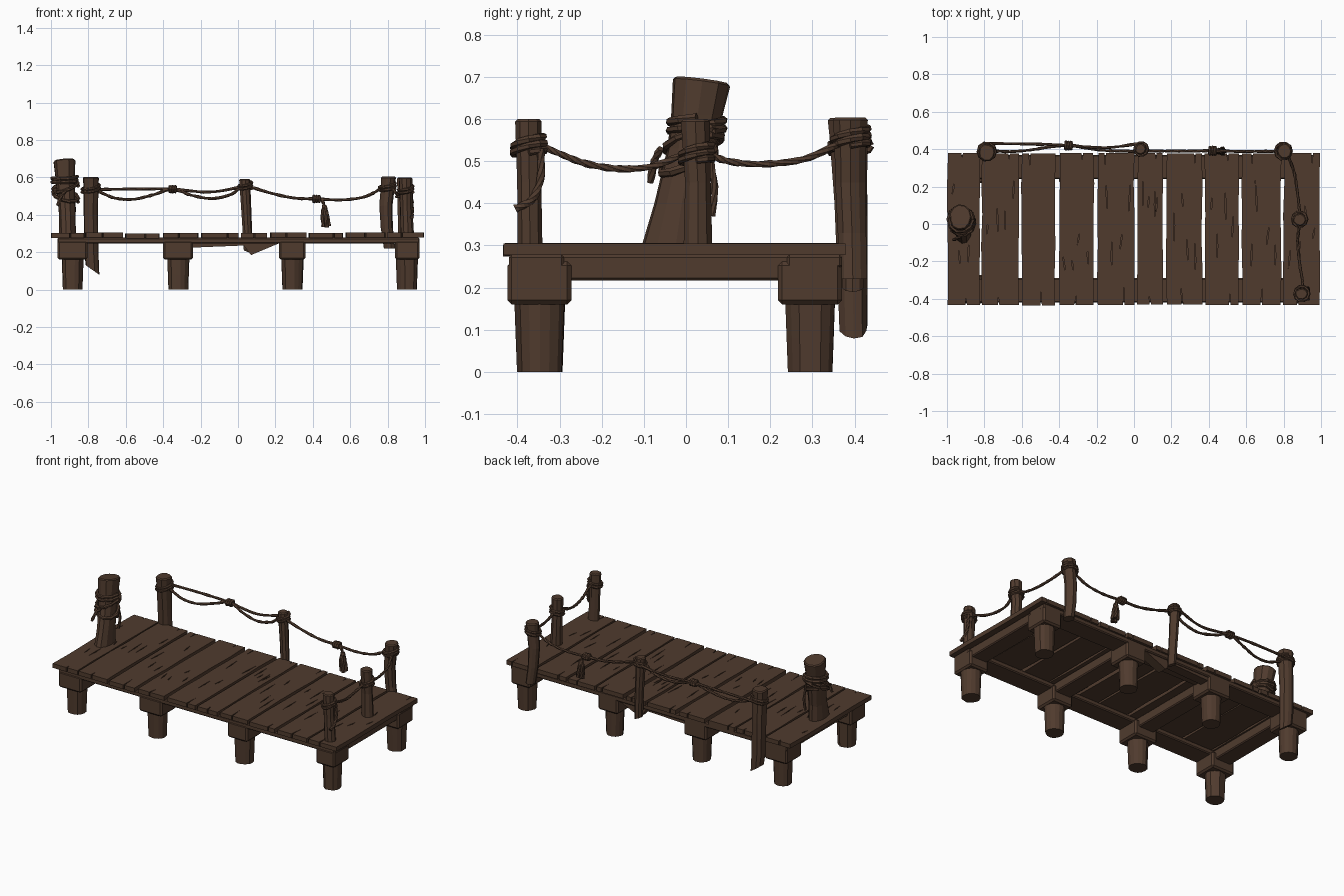
import bpy, bmesh, math, random
from mathutils import Vector

if "Cube" in bpy.data.objects:
    bpy.data.objects.remove(bpy.data.objects["Cube"])

random.seed(7)
wood = bpy.data.materials.new("dark brown wood")
wood.diffuse_color = (0.080, 0.0437, 0.027, 1)
wood.use_nodes = True
wood.node_tree.nodes["Principled BSDF"].inputs["Base Color"].default_value = wood.diffuse_color


def make(name, verts, faces, bevel=0):
    me = bpy.data.meshes.new(name)
    me.from_pydata([tuple(v) for v in verts], [], faces)
    bm = bmesh.new()
    bm.from_mesh(me)
    bmesh.ops.recalc_face_normals(bm, faces=bm.faces)
    bm.to_mesh(me)
    bm.free()
    me.materials.append(wood)
    ob = bpy.data.objects.new(name, me)
    bpy.context.collection.objects.link(ob)
    if bevel:
        m = ob.modifiers.new("worn edges", 'BEVEL')
        m.width, m.segments = bevel, 1
    return ob


def prism(name, outline, z0, z1, bevel=0):
    n = len(outline)
    verts = [(x, y, z) for z in (z0, z1) for x, y in outline]
    faces = [list(range(n)), list(range(n, 2 * n))]
    faces += [(i, (i + 1) % n, n + (i + 1) % n, n + i) for i in range(n)]
    return make(name, verts, faces, bevel)


def box(name, x0, x1, y0, y1, z0, z1, bevel=0.006):
    return prism(name, [(x0, y0), (x1, y0), (x1, y1), (x0, y1)], z0, z1, bevel)


def skin(name, rings):
    n, k = len(rings[0]), len(rings)
    faces = [list(range(n)), list(range((k - 1) * n, k * n))]
    for r in range(k - 1):
        faces += [(r * n + i, r * n + (i + 1) % n, (r + 1) * n + (i + 1) % n, (r + 1) * n + i)
                  for i in range(n)]
    return make(name, [v for ring in rings for v in ring], faces)


def post(name, levels, sides=10, cut_top=(0, 0), cut_bottom=(0, 0), chamfer=0.006):
    """levels: (x, y, z, rx, ry) from bottom to top, ends may be cut at a slope."""
    wob = [random.uniform(0.93, 1.05) for _ in range(sides)]
    x, y, z, rx, ry = levels[-1]
    levels = levels[:-1] + [(x, y, z - chamfer, rx, ry), (x, y, z, rx - chamfer, ry - chamfer)]
    rings = []
    for k, (x, y, z, rx, ry) in enumerate(levels):
        sx, sy = cut_bottom if k == 0 else cut_top if k >= len(levels) - 2 else (0, 0)
        ring = []
        for i in range(sides):
            a = 2 * math.pi * i / sides
            dx, dy = rx * wob[i] * math.cos(a), ry * wob[i] * math.sin(a)
            ring.append((x + dx, y + dy, z + sx * dx + sy * dy))
        rings.append(ring)
    return skin(name, rings)


def smooth_path(pts, steps):
    p = [Vector(q) for q in pts]
    p = [2 * p[0] - p[1]] + p + [2 * p[-1] - p[-2]]
    out = []
    for a, b, c, d in zip(p, p[1:], p[2:], p[3:]):
        for s in range(steps):
            t = s / steps
            out.append(0.5 * (2 * b + (c - a) * t + (2 * a - 5 * b + 4 * c - d) * t * t
                              + (3 * b - a - 3 * c + d) * t ** 3))
    return out + [p[-2]]


def rope(name, pts, r=0.0085, steps=6, sides=6, taper=1.0):
    path = smooth_path(pts, steps) if steps > 1 else [Vector(p) for p in pts]
    rings, last = [], len(path) - 1
    u = None
    for k, p in enumerate(path):
        t = (path[min(k + 1, last)] - path[max(k - 1, 0)]).normalized()
        if u is None:
            u = t.orthogonal()
        u = (u - t * u.dot(t)).normalized()
        v = t.cross(u)
        rk = r * random.uniform(0.85, 1.12) * (1 + (taper - 1) * k / last)
        rings.append([p + rk * (math.cos(a) * u + math.sin(a) * v)
                      for a in (2 * math.pi * i / sides + 0.35 * k for i in range(sides))])
    return skin(name, rings)


def wrap(name, x, y, z, rad, turns=2, pitch=0.018, tilt=(0, 0), r=0.0085):
    n = int(10 * turns)
    pts = []
    for k in range(n + 1):
        a = 2 * math.pi * k / 10
        dx, dy = rad * math.cos(a), rad * math.sin(a)
        pts.append((x + dx, y + dy, z + pitch * k / 10 + tilt[0] * dx + tilt[1] * dy))
    return rope(name, pts, r, steps=1)


# Deck planks with wavy sides and split ends
spans = [(-1.0, -0.823), (-0.818, -0.612), (-0.604, -0.42), (-0.402, -0.212), (-0.197, 0.004),
         (0.016, 0.158), (0.171, 0.368), (0.376, 0.562), (0.575, 0.79), (0.797, 0.995)]
cv, cf, planks = [], [], []
for i, (x0, x1) in enumerate(spans):
    y0, y1 = -0.435 + random.uniform(0, 0.006), 0.38 - random.uniform(0, 0.006)
    ys = [y0 + (y1 - y0) * k / 5 for k in range(6)]
    j = lambda: random.uniform(0, 0.007)
    s = random.uniform(x0 + 0.04, x1 - 0.04)
    depth = random.uniform(0.03, 0.1)
    outline = [(x0 + j(), y0), (s - 0.004, y0), (s + random.uniform(-.01, .01), y0 + depth), (s + 0.004, y0)]
    outline += [(x1 - j(), y) for y in ys]
    s = random.uniform(x0 + 0.04, x1 - 0.04)
    outline += [(s + 0.004, y1), (s, y1 - depth * 0.7), (s - 0.004, y1)]
    outline += [(x0 + j(), y) for y in reversed(ys[1:])]
    dz = random.uniform(-0.003, 0.002)
    planks.append(prism("deck_plank_%d" % (i + 1), outline, 0.277 + dz, 0.304 + dz))
    # thin grain cracks, collected into one cutter
    for k in range(4):
        cx = x0 + (x1 - x0) * (0.2 + 0.2 * k) + random.uniform(-0.012, 0.012)
        cy, ln = random.uniform(-0.24, 0.2), random.uniform(0.03, 0.09)
        b, sk = len(cv), random.uniform(-0.008, 0.008)
        for z in (0.294, 0.32):
            cv += [(cx - sk, cy - ln, z), (cx + 0.004, cy, z), (cx + sk, cy + ln, z), (cx - 0.003, cy, z)]
        cf += [(b, b + 1, b + 2, b + 3), (b + 4, b + 5, b + 6, b + 7)]
        cf += [(b + q, b + (q + 1) % 4, b + 4 + (q + 1) % 4, b + 4 + q) for q in range(4)]
cutter = make("crack_cutter", cv, cf)
cutter.hide_render = True
cutter.display_type = 'WIRE'
for p in planks:
    m = p.modifiers.new("cracks", 'BOOLEAN')
    m.operation, m.solver, m.object = 'DIFFERENCE', 'EXACT', cutter

# Frame under the deck
box("front_rim_beam", -0.965, 0.97, -0.42, -0.29, 0.246, 0.278)
box("back_rim_beam", -0.965, 0.97, 0.24, 0.37, 0.246, 0.278)
columns = [(-0.885, 0.08), (-0.32, 0.08), (0.29, 0.07), (0.905, 0.066)]
for i, (x, w) in enumerate(columns):
    box("cross_beam_%d" % (i + 1), x - 0.055, x + 0.055, -0.3, 0.25, 0.217, 0.278)
    # Pile caps and round piles
    for side, y in (("front", -0.347), ("back", 0.295)):
        box("%s_pile_cap_%d" % (side, i + 1), x - w, x + w, y - 0.077, y + 0.075, 0.16, 0.262, 0.01)
        post("%s_pile_%d" % (side, i + 1),
             [(x, y, 0, 0.053, 0.053), (x, y, 0.08, 0.056, 0.056), (x, y, 0.17, 0.059, 0.059)], 14)
# Loose brace plank hanging beneath the back rim
make("back_brace", [(x, y, z) for y in (0.3, 0.36) for x, z in
                    ((-0.24, 0.225), (0.03, 0.236), (0.07, 0.185), (0.215, 0.246), (-0.24, 0.246))],
     [(0, 1, 2, 3, 4), (5, 6, 7, 8, 9)] + [(k, (k + 1) % 5, 5 + (k + 1) % 5, 5 + k) for k in range(5)])

# Big leaning mooring post
post("mooring_post", [(-0.913, -0.027, 0.28, 0.047, 0.085), (-0.915, -0.01, 0.4, 0.045, 0.066),
                      (-0.922, 0.015, 0.53, 0.05, 0.06), (-0.927, 0.028, 0.61, 0.054, 0.064),
                      (-0.93, 0.039, 0.692, 0.06, 0.071)], 11, cut_top=(0.08, -0.13))
wrap("mooring_rope_upper", -0.927, 0.025, 0.565, 0.067, 2, 0.02, (0, 0.1), 0.01)
wrap("mooring_rope_middle", -0.922, 0.018, 0.535, 0.068, 1.6, 0.016, (0.3, 0.25), 0.01)
wrap("mooring_rope_lower", -0.92, 0.005, 0.485, 0.066, 1.6, 0.02, (-0.25, 0.4), 0.01)
rope("mooring_rope_end_front", [(-0.92, -0.06, 0.53), (-0.945, -0.075, 0.5), (-0.965, -0.085, 0.45)], 0.009, 4)
rope("mooring_rope_end_back", [(-0.88, 0.055, 0.52), (-0.875, 0.068, 0.44), (-0.88, 0.062, 0.37)], 0.009, 4)

# Rail posts
post("back_left_post", [(-0.778, 0.398, 0.105, 0.038, 0.034), (-0.785, 0.396, 0.2, 0.04, 0.036),
                        (-0.787, 0.392, 0.4, 0.04, 0.04), (-0.787, 0.384, 0.56, 0.042, 0.044),
                        (-0.787, 0.383, 0.603, 0.045, 0.047)], 10, cut_bottom=(-0.7, 0))
post("back_middle_post", [(0.055, 0.395, 0.2, 0.026, 0.026), (0.045, 0.4, 0.4, 0.028, 0.028),
                          (0.035, 0.4, 0.592, 0.031, 0.031)], 9, cut_bottom=(-0.4, 0))
post("back_right_post", [(0.81, 0.396, 0.22, 0.03, 0.034), (0.795, 0.394, 0.33, 0.032, 0.034),
                         (0.79, 0.39, 0.45, 0.035, 0.036), (0.8, 0.39, 0.55, 0.037, 0.038),
                         (0.803, 0.39, 0.604, 0.04, 0.042)], 10)
post("right_middle_post", [(0.89, 0.028, 0.28, 0.036, 0.034), (0.885, 0.028, 0.45, 0.033, 0.03),
                           (0.885, 0.022, 0.6, 0.036, 0.034)], 9)
post("right_front_post", [(0.905, -0.37, 0.28, 0.036, 0.031), (0.898, -0.372, 0.45, 0.033, 0.03),
                          (0.895, -0.374, 0.6, 0.036, 0.033)], 9)

# Rope wraps on the rail posts
for name, x, y, z, r in (("back_left", -0.787, 0.387, 0.52, 0.047), ("back_middle", 0.038, 0.4, 0.535, 0.035),
                         ("back_right", 0.798, 0.39, 0.53, 0.043), ("right_middle", 0.885, 0.025, 0.495, 0.039),
                         ("right_front", 0.897, -0.373, 0.515, 0.039)):
    wrap(name + "_wrap", x, y, z, r, 2.2, 0.016, (0.15, 0.2))

# Rail ropes: taut and sagging lines along the back, swags along the right end
K1, K2 = (-0.35, 0.42, 0.537), (0.42, 0.392, 0.485)
rope("back_taut_rope", [(-0.79, 0.43, 0.535), (-0.55, 0.428, 0.538), K1, (-0.15, 0.408, 0.522), (0.04, 0.432, 0.553)])
rope("back_sagging_rope", [(-0.745, 0.39, 0.525), (-0.66, 0.387, 0.49), (-0.56, 0.395, 0.483), (-0.45, 0.412, 0.508),
                           K1, (-0.25, 0.405, 0.505), (-0.14, 0.392, 0.487), (-0.04, 0.39, 0.508), (0.01, 0.385, 0.545)])
rope("back_right_rope", [(0.065, 0.39, 0.55), (0.18, 0.39, 0.515), (0.3, 0.39, 0.49), K2,
                         (0.55, 0.388, 0.48), (0.66, 0.388, 0.492), (0.73, 0.388, 0.52), (0.77, 0.388, 0.55)])
rope("right_back_swag", [(0.825, 0.36, 0.54), (0.855, 0.28, 0.505), (0.872, 0.18, 0.493),
                         (0.882, 0.1, 0.5), (0.885, 0.055, 0.517)])
rope("right_front_swag", [(0.885, -0.01, 0.515), (0.875, -0.08, 0.488), (0.88, -0.16, 0.482),
                          (0.89, -0.24, 0.495), (0.9, -0.3, 0.518), (0.9, -0.34, 0.535)])
rope("right_front_rope_end", [(0.925, -0.345, 0.53), (0.93, -0.345, 0.46), (0.932, -0.365, 0.41), (0.93, -0.405, 0.387)], 0.01)

# Knots and tassel
for name, (x, y, z) in (("left", K1), ("right", K2)):
    for k in (-1, 0, 1):
        rope("%s_knot_%d" % (name, k + 2), [(x + 0.014 * k, y + 0.019 * math.cos(a), z + 0.014 * math.sin(a))
             for a in (2 * math.pi * q / 8 for q in range(9))], 0.009, 1)
rope("tassel_cord", [K2, (0.45, 0.388, 0.475), (0.463, 0.39, 0.44)], 0.009, 4)
for k in range(5):
    a = 2 * math.pi * k / 5
    c, s = math.cos(a), math.sin(a)
    rope("tassel_strand_%d" % (k + 1), [(0.462 + 0.004 * c, 0.39 + 0.004 * s, 0.45),
         (0.463 + 0.014 * c, 0.39 + 0.013 * s, 0.4), (0.47 + 0.018 * c, 0.39 + 0.014 * s, 0.34 + 0.008 * s)],
         0.009, 4, taper=1.2)
